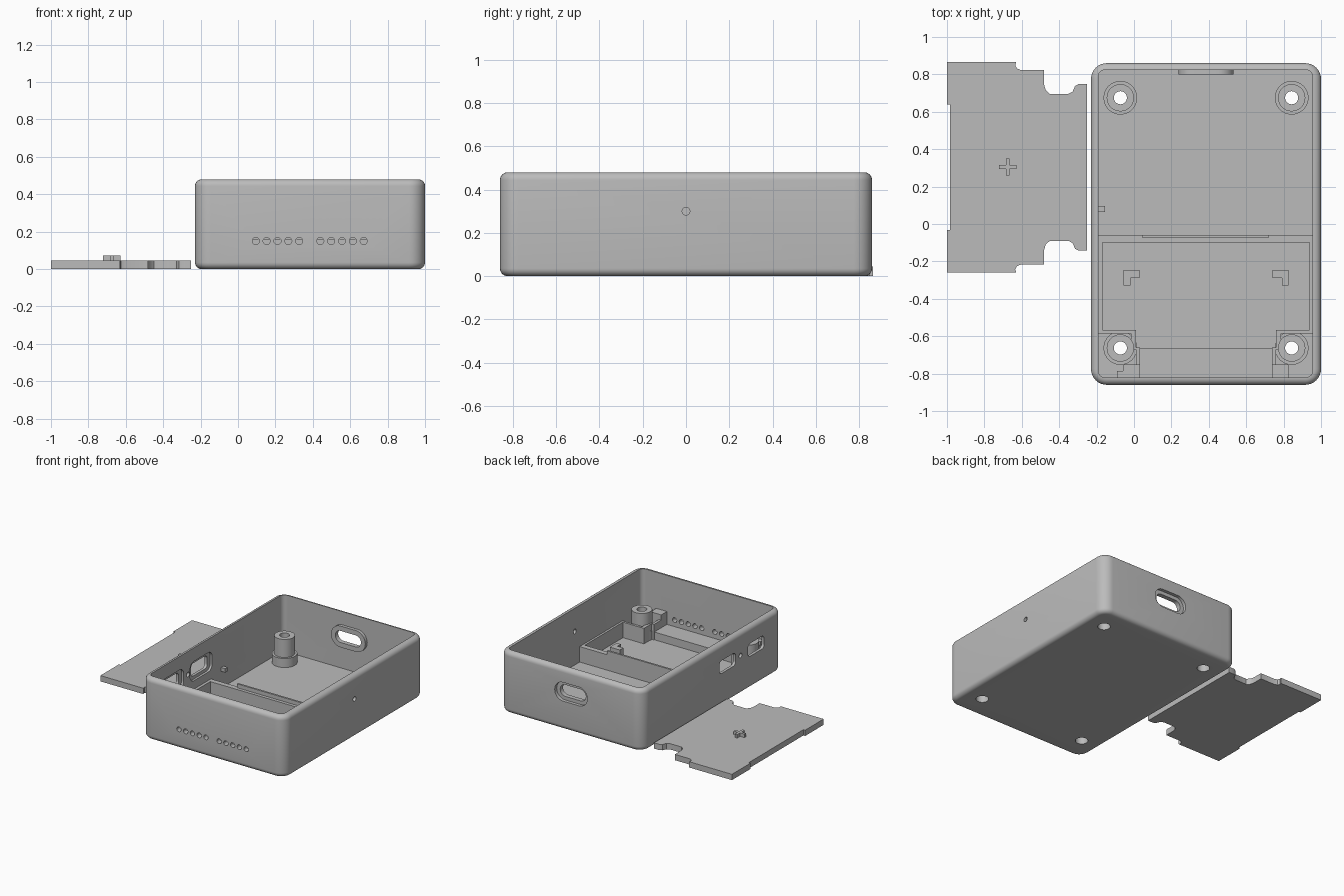
import bpy, bmesh, math

if "Cube" in bpy.data.objects:
    bpy.data.objects.remove(bpy.data.objects["Cube"])

CX = 0.385          # middle of the case in x
grey = bpy.data.materials.new("grey plastic")
grey.diffuse_color = (0.5, 0.5, 0.5, 1)
grey.use_nodes = True
grey.node_tree.nodes["Principled BSDF"].inputs["Base Color"].default_value = grey.diffuse_color


def add(name, bm, smooth=True):
    bmesh.ops.recalc_face_normals(bm, faces=bm.faces)
    me = bpy.data.meshes.new(name)
    bm.to_mesh(me)
    bm.free()
    ob = bpy.data.objects.new(name, me)
    bpy.context.collection.objects.link(ob)
    me.materials.append(grey)
    if smooth:
        shade(ob)
    return ob


def shade(ob):
    bpy.ops.object.select_all(action='DESELECT')
    bpy.context.view_layer.objects.active = ob
    ob.select_set(True)
    bpy.ops.object.shade_smooth_by_angle(angle=math.radians(35))


def prism(name, pts, a, b, axis='z', smooth=True):
    """Extrude a 2D outline from a to b along an axis."""
    put = {'z': lambda u, v, w: (u, v, w),
           'y': lambda u, v, w: (u, w, v),
           'x': lambda u, v, w: (w, u, v)}[axis]
    bm = bmesh.new()
    lo = [bm.verts.new(put(u, v, a)) for u, v in pts]
    hi = [bm.verts.new(put(u, v, b)) for u, v in pts]
    bm.faces.new(lo)
    bm.faces.new(hi[::-1])
    n = len(pts)
    for i in range(n):
        bm.faces.new((lo[i], lo[(i + 1) % n], hi[(i + 1) % n], hi[i]))
    return add(name, bm, smooth)


def rrect(u, v, w, h, r, seg=8):
    """Rounded rectangle outline centred on u, v."""
    pts = []
    for k, (su, sv) in enumerate(((1, 1), (-1, 1), (-1, -1), (1, -1))):
        for i in range(seg + 1):
            t = math.pi / 2 * (k + i / seg)
            pts.append((u + su * (w / 2 - r) + r * math.cos(t),
                        v + sv * (h / 2 - r) + r * math.sin(t)))
    return pts


def circle(u, v, r, n=24):
    return [(u + r * math.cos(2 * math.pi * i / n), v + r * math.sin(2 * math.pi * i / n)) for i in range(n)]


def box(name, x0, x1, y0, y1, z0, z1):
    return prism(name, [(x0, y0), (x1, y0), (x1, y1), (x0, y1)], z0, z1, smooth=False)


def mirrored_box(name, x0, x1, y0, y1, z0, z1):
    box("left_" + name, x0, x1, y0, y1, z0, z1)
    box("right_" + name, 2 * CX - x1, 2 * CX - x0, y0, y1, z0, z1)


def cut(ob, cutters):
    for c in cutters:
        bpy.context.view_layer.objects.active = ob
        m = ob.modifiers.new("cut", 'BOOLEAN')
        m.operation, m.solver, m.object = 'DIFFERENCE', 'EXACT', c
        bpy.ops.object.modifier_apply(modifier=m.name)
    for c in cutters:
        bpy.data.objects.remove(c)
    shade(ob)


# Case: stacked rounded outlines give the soft top and bottom edges
R = 0.036
rings = []
for i in range(7):
    t = math.pi / 2 * i / 6
    rings.append((R * (1 - math.sin(t)), R * (1 - math.cos(t))))
rings += [(d, 0.48 - z) for d, z in rings[::-1]]
bm = bmesh.new()
loops = [[bm.verts.new((x, y, z)) for x, y in rrect(CX, 0, 1.23 - 2 * d, 1.72 - 2 * d, 0.085 - d)]
         for d, z in rings]
bm.faces.new(loops[0])
bm.faces.new(loops[-1])
for a, b in zip(loops, loops[1:]):
    for i in range(len(a)):
        j = (i + 1) % len(a)
        bm.faces.new((a[i], a[j], b[j], b[i]))
case = add("case", bm)

posts = [(x, y) for x in (-0.073, 0.843) for y in (-0.663, 0.675)]
cutters = [prism("cavity", rrect(CX - 0.003, 0.002, 1.145, 1.644, 0.035), 0.04, 0.6)]
# Screw holes in the floor
cutters += [prism("hole", circle(x, y, 0.045), -0.1, 0.1) for x, y in posts]
# Row of vent holes in the front
for start in (0.095, 0.44):
    cutters += [prism("vent", circle(start + 0.058 * i, 0.15, 0.019, 16), -0.9, -0.8, 'y') for i in range(5)]
# Pin hole in the right side
cutters.append(prism("pin_hole", circle(0, 0.3, 0.018, 16), 0.9, 1.1, 'x'))
# Two ports with inner recesses and a pin hole on the left side
for y in (-0.18, -0.53):
    cutters.append(prism("port", rrect(y, 0.3, 0.20, 0.10, 0.03), -0.3, -0.1, 'x'))
    cutters.append(prism("port_recess", rrect(y, 0.3, 0.27, 0.15, 0.045), -0.208, -0.1, 'x'))
cutters.append(prism("pin_hole", circle(-0.34, 0.3, 0.018, 16), -0.3, -0.1, 'x'))
# Slot in the back with an outer recess
cutters.append(prism("slot", rrect(CX, 0.295, 0.22, 0.09, 0.0449), 0.7, 0.95, 'y'))
cutters.append(prism("slot_recess", rrect(CX, 0.295, 0.28, 0.145, 0.072), 0.835, 0.95, 'y'))
cut(case, cutters)

# Raised rim inside the back slot
rim = prism("slot_rim", rrect(CX, 0.295, 0.295, 0.165, 0.082), 0.80, 0.83, 'y')
cut(rim, [prism("slot", rrect(CX, 0.295, 0.22, 0.09, 0.0449), 0.7, 0.95, 'y')])

# Stepped hollow screw posts
profile = [(0.045, 0.035), (0.09, 0.035), (0.09, 0.11), (0.073, 0.11),
           (0.073, 0.25), (0.035, 0.25), (0.035, 0.07), (0.045, 0.07)]
for x, y in posts:
    bm = bmesh.new()
    n = 32
    cols = [[bm.verts.new((x + r * math.cos(2 * math.pi * i / n), y + r * math.sin(2 * math.pi * i / n), z))
             for r, z in profile] for i in range(n)]
    for i in range(n):
        a, b = cols[i], cols[(i + 1) % n]
        for k in range(len(profile)):
            m = (k + 1) % len(profile)
            bm.faces.new((a[k], b[k], b[m], a[m]))
    add("screw_post", bm)

# Compartment walls, wrapping round the front posts
box("compartment_back_wall", -0.19, 0.957, -0.10, -0.06, 0.035, 0.16)
box("lid_ridge", 0.045, 0.72, -0.075, -0.06, 0.15, 0.19)
mirrored_box("compartment_side_wall", -0.19, -0.168, -0.585, -0.10, 0.035, 0.16)
mirrored_box("compartment_corner_wall", -0.168, -0.015, -0.585, -0.567, 0.035, 0.16)
mirrored_box("post_side_wall", -0.015, 0.012, -0.67, -0.567, 0.035, 0.16)
mirrored_box("ledge_side_wall", 0.012, 0.032, -0.75, -0.66, 0.035, 0.16)
mirrored_box("lid_block", -0.06, 0.032, -0.825, -0.75, 0.035, 0.20)
box("front_ledge", 0.03, 0.74, -0.825, -0.665, 0.035, 0.10)

# L-shaped pegs in the compartment
for name, s in (("left_corner_peg", 1), ("right_corner_peg", -1)):
    pts = [(-0.44, -0.33), (-0.405, -0.33), (-0.405, -0.288), (-0.355, -0.288), (-0.355, -0.245), (-0.44, -0.245)]
    prism(name, [(CX + s * u, v) for u, v in pts], 0.035, 0.12, smooth=False)

# Small locating tabs
box("side_tab", -0.19, -0.155, 0.065, 0.095, 0.17, 0.20)
box("front_tab", -0.09, -0.06, -0.825, -0.785, 0.17, 0.20)

# Loose lid with post notches, mirrored about its middle
half = [(-0.985, 0.335), (-1, 0.335), (-1, 0.562), (-0.63, 0.562), (-0.635, 0.545), (-0.625, 0.528), (-0.605, 0.52),
        (-0.48, 0.52), (-0.48, 0.44), (-0.472, 0.412), (-0.45, 0.393), (-0.35, 0.393), (-0.328, 0.405),
        (-0.315, 0.435), (-0.295, 0.446), (-0.25, 0.446)]
LY = 0.303
prism("lid", [(x, LY + d) for x, d in half] + [(x, LY - d) for x, d in half[::-1]], 0, 0.045)

# Plus mark raised on the lid
w, l = 0.01, 0.046
plus = [(w, w), (w, l), (-w, l), (-w, w), (-l, w), (-l, -w), (-w, -w), (-w, -l), (w, -l), (w, -w), (l, -w), (l, w)]
prism("lid_plus", [(-0.675 + u, 0.305 + v) for u, v in plus], 0.04, 0.072, smooth=False)
